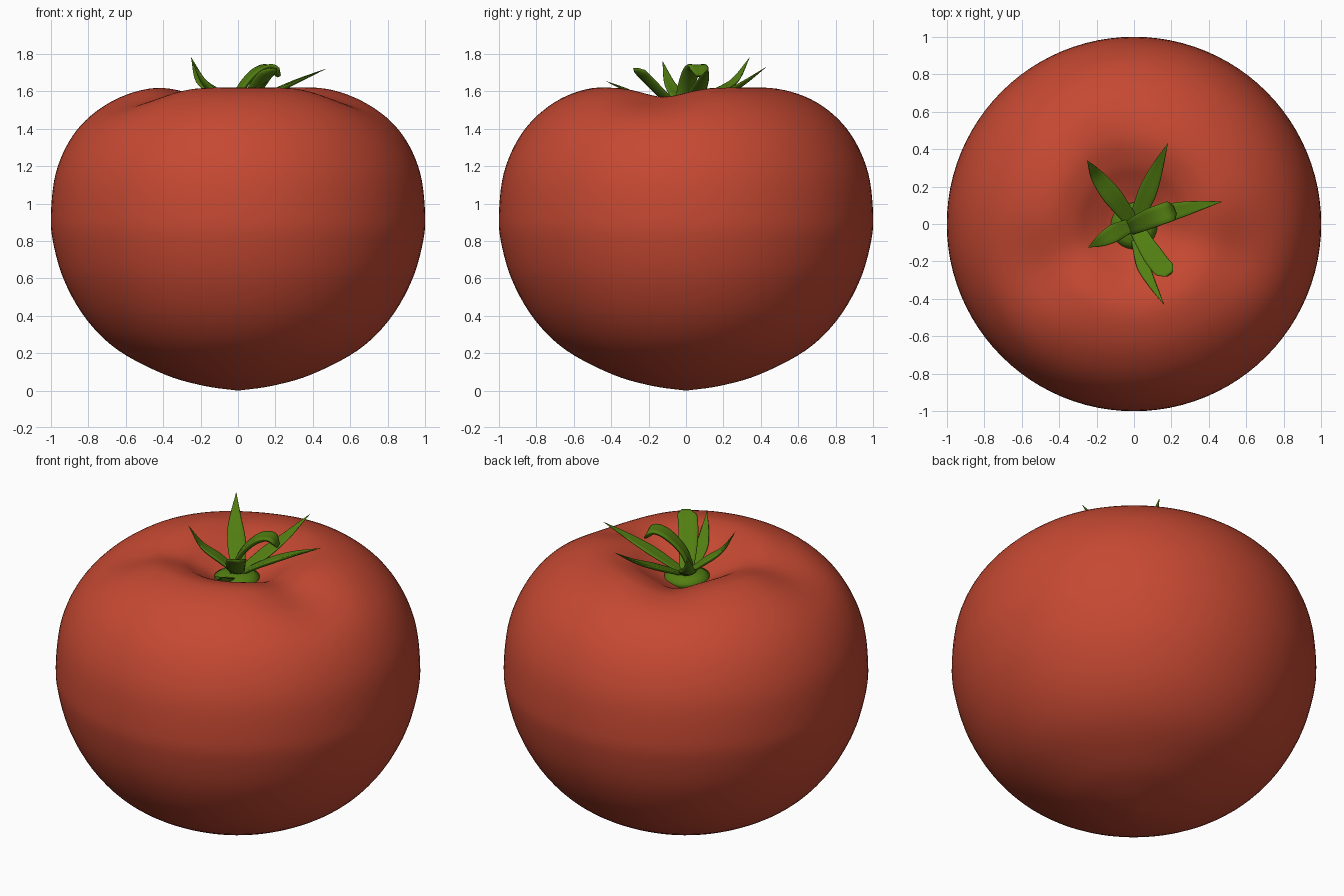
import bpy, bmesh, math
from mathutils import Vector

if "Cube" in bpy.data.objects:
    bpy.data.objects.remove(bpy.data.objects["Cube"])


def material(name, rgb):
    m = bpy.data.materials.new(name)
    m.diffuse_color = (*rgb, 1)
    m.use_nodes = True
    m.node_tree.nodes["Principled BSDF"].inputs["Base Color"].default_value = m.diffuse_color
    return m


RED = material("tomato red", (0.56, 0.066, 0.032))
GREEN = material("leaf green", (0.085, 0.21, 0.006))


def spline(pts, n):
    """Catmull-Rom curve through the points, n steps per span."""
    p = [Vector(q) for q in pts]
    p = [2 * p[0] - p[1]] + p + [2 * p[-1] - p[-2]]
    out = []
    for i in range(1, len(p) - 2):
        a, b, c, d = p[i - 1:i + 3]
        for k in range(n):
            t = k / n
            out.append(0.5 * (2 * b + (c - a) * t + (2 * a - 5 * b + 4 * c - d) * t * t
                              + (3 * b - a - 3 * c + d) * t ** 3))
    return out + [p[-2]]


def tube_object(name, rings, mat):
    """Skin a list of equal-sized rings and close both ends."""
    bm = bmesh.new()
    loops = [[bm.verts.new(v) for v in r] for r in rings]
    n = len(loops[0])
    for a, b in zip(loops, loops[1:]):
        for i in range(n):
            j = (i + 1) % n
            bm.faces.new((a[i], a[j], b[j], b[i]))
    bm.faces.new(loops[0])
    bm.faces.new(loops[-1])
    bmesh.ops.recalc_face_normals(bm, faces=bm.faces[:])
    for f in bm.faces:
        f.smooth = True
    me = bpy.data.meshes.new(name)
    bm.to_mesh(me)
    bm.free()
    me.materials.append(mat)
    ob = bpy.data.objects.new(name, me)
    bpy.context.collection.objects.link(ob)
    return ob


# Fruit: turned profile with soft grooves pressed into the shoulders
PROFILE = [(0.004, 0, 0), (0.18, 0, 0.025), (0.39, 0, 0.085), (0.64, 0, 0.215),
           (0.81, 0, 0.38), (0.93, 0, 0.59), (0.99, 0, 0.80), (1.0, 0, 0.95),
           (0.975, 0, 1.16), (0.90, 0, 1.34), (0.79, 0, 1.475), (0.64, 0, 1.575),
           (0.47, 0, 1.62), (0.33, 0, 1.59), (0.22, 0, 1.525), (0.11, 0, 1.465),
           (0.004, 0, 1.45)]
# groove: direction in degrees, angular width, depth, radius of deepest point
GROOVES = [(112, 24, 0.045, 0.36), (205, 24, 0.065, 0.55), (343, 22, 0.06, 0.55)]


def fruit_point(p, ang):
    r, z = p.x, p.z
    for d, w, depth, rc in GROOVES:
        da = (math.degrees(ang) - d + 180) % 360 - 180
        g = math.exp(-(da / w) ** 2) * math.exp(-((r - rc) / 0.25) ** 2)
        if z > 1.0:
            z -= depth * g * min(1, (z - 1.0) / 0.35)
    return Vector((r * math.cos(ang), r * math.sin(ang), z))


SEG = 96
rings = [[fruit_point(p, 2 * math.pi * i / SEG) for i in range(SEG)]
         for p in spline(PROFILE, 5)]
tube_object("tomato_fruit", rings, RED)


# Sepals: tapered, slightly channelled blades following a curve
def blade(name, pts, width, thick, taper):
    path = spline(pts, 5)
    flat = Vector((pts[-1][0] - pts[0][0], pts[-1][1] - pts[0][1], 0)).normalized()
    side = Vector((-flat.y, flat.x, 0))
    rings = []
    for i, c in enumerate(path):
        t = i / (len(path) - 1)
        tan = (path[min(i + 1, len(path) - 1)] - path[max(i - 1, 0)]).normalized()
        up = tan.cross(side).normalized()
        if up.z < 0:
            up = -up
        s = max(0.03, taper(t))
        ring = []
        for k in range(12):
            a = 2 * math.pi * k / 12
            u = math.cos(a)
            ring.append(c + side * (width * s * u)
                        + up * (thick * s * (math.sin(a) + 0.8 * u * u)))
        rings.append(ring)
    return tube_object(name, rings, GREEN)


def pointed(t):
    return (0.7 + 0.8 * t if t < 0.375 else 1.0) * (1 - max(0, (t - 0.4) / 0.6) ** 1.5)


def blunt(t):
    return (0.7 + 0.6 * min(t, 0.5)) * (1 - 0.55 * max(0, (t - 0.85) / 0.15))


SEPALS = {
    "sepal_back_left": ([(0, 0, 1.48), (-0.10, 0.13, 1.57), (-0.20, 0.26, 1.65),
                         (-0.25, 0.34, 1.78)], 0.052, 0.016, pointed),
    "sepal_back": ([(0, 0, 1.48), (0.06, 0.14, 1.55), (0.12, 0.29, 1.63),
                    (0.18, 0.43, 1.73)], 0.05, 0.014, pointed),
    "sepal_right": ([(0, 0, 1.48), (0.15, 0.05, 1.57), (0.31, 0.09, 1.65),
                     (0.47, 0.12, 1.72)], 0.048, 0.014, pointed),
    "sepal_front_right": ([(0, 0, 1.49), (0.07, -0.12, 1.57), (0.14, -0.22, 1.67),
                           (0.19, -0.27, 1.72)], 0.055, 0.014, blunt),
    "sepal_front": ([(0, -0.04, 1.47), (0.04, -0.20, 1.535), (0.09, -0.31, 1.60),
                     (0.16, -0.43, 1.655)], 0.034, 0.012, pointed),
    "sepal_left": ([(0, 0, 1.48), (-0.09, -0.04, 1.56), (-0.18, -0.09, 1.64),
                    (-0.245, -0.125, 1.76)], 0.048, 0.014, pointed),
}
for name, args in SEPALS.items():
    blade(name, *args)

# Curled centre sepal leaning over the right one
blade("sepal_centre", [(-0.02, -0.02, 1.49), (0.02, 0.0, 1.61), (0.10, 0.035, 1.70),
                       (0.17, 0.06, 1.725), (0.215, 0.075, 1.68)], 0.055, 0.018, blunt)

# Small crown where the sepals meet
crown = [[(r * math.cos(a), r * math.sin(a) - 0.01, z)
          for a in (2 * math.pi * i / 24 for i in range(24))]
         for r, z in ((0.12, 1.44), (0.125, 1.475), (0.09, 1.495), (0.03, 1.51))]
tube_object("calyx_crown", crown, GREEN)
